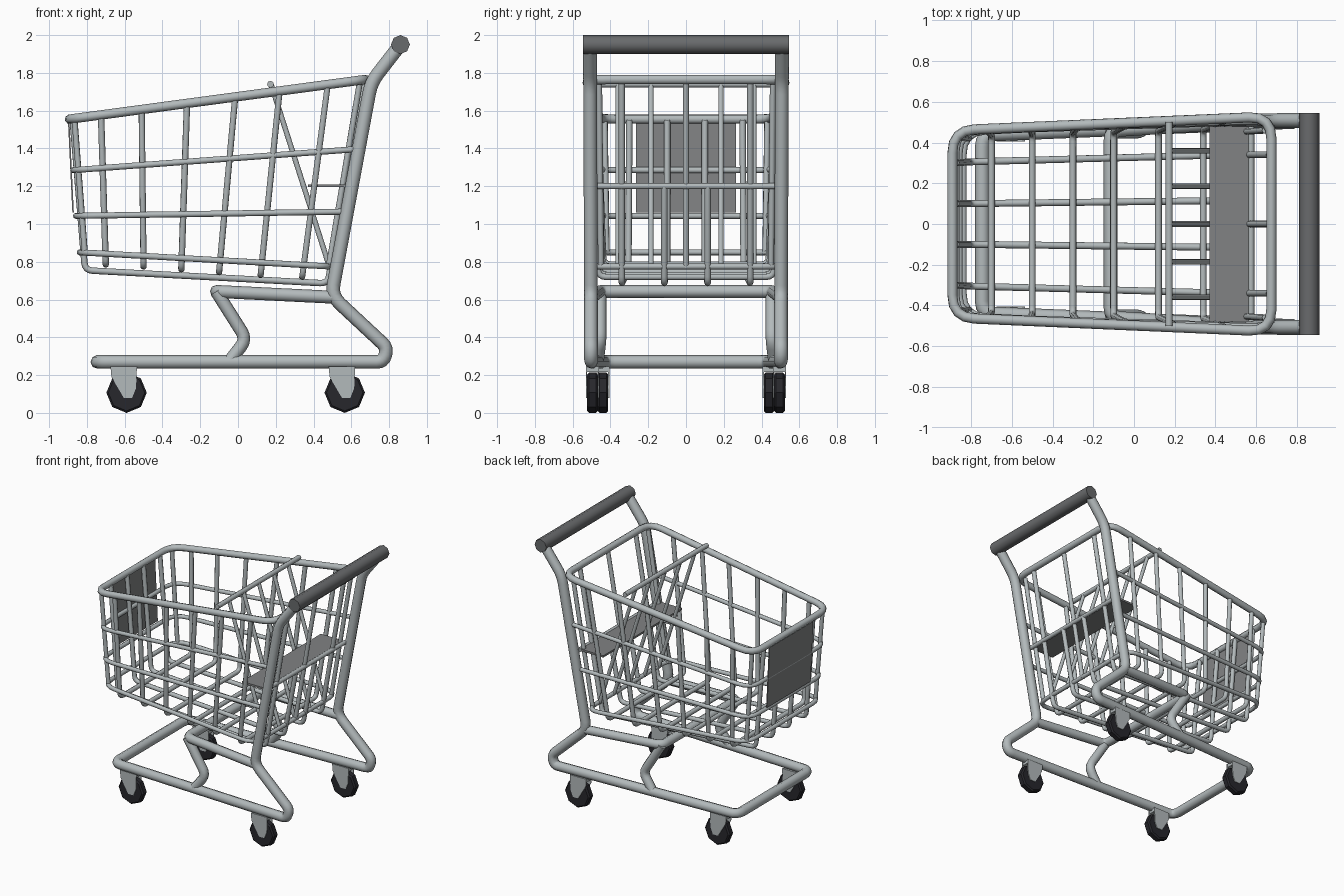
import bpy, bmesh, math
from mathutils import Vector

if "Cube" in bpy.data.objects:
    bpy.data.objects.remove(bpy.data.objects["Cube"])


def material(name, rgb):
    m = bpy.data.materials.new(name)
    m.diffuse_color = (*rgb, 1)
    m.use_nodes = True
    m.node_tree.nodes["Principled BSDF"].inputs["Base Color"].default_value = m.diffuse_color
    return m


METAL = material("light steel", (0.45, 0.49, 0.50))
GRIP = material("dark grey grip", (0.14, 0.145, 0.15))
PANEL = material("grey plastic panel", (0.22, 0.225, 0.23))
RUBBER = material("black rubber", (0.02, 0.02, 0.025))


def rounded(pts, r, closed, n=4):
    """Replace corners with short arcs."""
    pts = [Vector(p) for p in pts]
    out = []
    for i, p in enumerate(pts):
        if not closed and i in (0, len(pts) - 1):
            out.append(p)
            continue
        a, b = pts[i - 1] - p, pts[(i + 1) % len(pts)] - p
        d = min(r, a.length * 0.45, b.length * 0.45)
        s, e = p + a.normalized() * d, p + b.normalized() * d
        for k in range(n + 1):
            t = k / n
            out.append(s * (1 - t) ** 2 + p * 2 * t * (1 - t) + e * t * t)
    return out


def tube(name, pts, radius, bend=0.0, closed=False, mat=METAL, res=2):
    path = rounded(pts, bend, closed) if bend else [Vector(p) for p in pts]
    cu = bpy.data.curves.new(name, 'CURVE')
    cu.dimensions = '3D'
    cu.bevel_depth = radius
    cu.bevel_resolution = res
    cu.use_fill_caps = True
    sp = cu.splines.new('POLY')
    sp.points.add(len(path) - 1)
    for q, p in zip(sp.points, path):
        q.co = (*p, 1)
    sp.use_cyclic_u = closed
    tmp = bpy.data.objects.new(name + "_path", cu)
    bpy.context.collection.objects.link(tmp)
    dg = bpy.context.evaluated_depsgraph_get()
    me = bpy.data.meshes.new_from_object(tmp.evaluated_get(dg))
    bpy.data.objects.remove(tmp)
    me.materials.clear()
    me.materials.append(mat)
    me.polygons.foreach_set("use_smooth", [True] * len(me.polygons))
    me.set_sharp_from_angle(angle=math.radians(50))
    ob = bpy.data.objects.new(name, me)
    bpy.context.collection.objects.link(ob)
    return ob


def prism(name, profile, y0, y1, mat, bevel=0.0):
    """Extrude an x-z outline along y."""
    bm = bmesh.new()
    f = bm.faces.new([bm.verts.new((x, y0, z)) for x, z in profile])
    g = bmesh.ops.extrude_face_region(bm, geom=[f])
    bmesh.ops.translate(bm, vec=(0, y1 - y0, 0),
                        verts=[v for v in g['geom'] if isinstance(v, bmesh.types.BMVert)])
    bmesh.ops.recalc_face_normals(bm, faces=bm.faces)
    if bevel:
        caps = [e for e in bm.edges if abs(e.verts[0].co.y - e.verts[1].co.y) < 1e-5]
        bmesh.ops.bevel(bm, geom=caps, offset=bevel, segments=1, affect='EDGES')
    me = bpy.data.meshes.new(name)
    bm.to_mesh(me)
    bm.free()
    me.materials.append(mat)
    ob = bpy.data.objects.new(name, me)
    bpy.context.collection.objects.link(ob)
    return ob


def rim_y(x):
    return 0.463 + (x + 0.8) * 0.045


def floor_y(x):
    return 0.435 + (x + 0.8) * 0.025


# Basket rim and hoops: front x, front z, rear x, rear z
def hoop(name, x0, z0, x1, z1, w0, w1, r, closed):
    pts = [(x1, -w1, z1), (x0, -w0, z0), (x0, w0, z0), (x1, w1, z1)]
    tube(name, pts, r, 0.11, closed)


hoop("basket_rim", -0.892, 1.555, 0.675, 1.765, 0.46, 0.528, 0.025, True)
hoop("upper_hoop", -0.873, 1.285, 0.61, 1.395, 0.462, 0.505, 0.016, False)
hoop("middle_hoop", -0.858, 1.043, 0.55, 1.065, 0.455, 0.50, 0.016, False)
hoop("lower_hoop", -0.838, 0.85, 0.49, 0.775, 0.45, 0.515, 0.016, True)

# U-shaped ribs: sides and floor in one wire
ribs = [(-0.725, 1.575, -0.70, 0.785), (-0.51, 1.605, -0.50, 0.775), (-0.27, 1.635, -0.30, 0.76),
        (-0.015, 1.67, -0.10, 0.745), (0.22, 1.70, 0.12, 0.73), (0.475, 1.735, 0.34, 0.72)]
for i, (xt, zt, xb, zb) in enumerate(ribs):
    t, b = rim_y(xt), floor_y(xb)
    tube(f"basket_rib_{i}", [(xt, -t, zt), (xb, -b, zb), (xb, b, zb), (xt, t, zt)], 0.017, 0.04)

# Lengthwise wires: front, floor and rear in one wire
for s in (-1, 1):
    tube(f"outer_long_wire_{s}", [(-0.875, s * 0.30, 1.55), (-0.81, s * 0.305, 0.755),
                                  (0.475, s * 0.34, 0.685), (0.665, s * 0.34, 1.75)], 0.017, 0.04)
    tube(f"inner_long_wire_{s}", [(-0.875, s * 0.10, 1.55), (-0.81, s * 0.10, 0.755),
                                  (0.475, s * 0.115, 0.685), (0.575, s * 0.115, 1.2)], 0.017, 0.04)
    tube(f"front_corner_wire_{s}", [(-0.865, s * 0.43, 1.55), (-0.81, s * 0.42, 0.84)], 0.016)
    tube(f"rear_corner_wire_{s}", [(0.645, s * 0.46, 1.75), (0.48, s * 0.45, 0.77)], 0.016)
tube("rear_centre_wire", [(0.49, 0, 0.77), (0.665, 0, 1.75)], 0.016)

# Child seat: back wires, top bar, seat plate
for i, y in enumerate((-0.36, -0.185, 0, 0.185, 0.36)):
    tube(f"seat_back_wire_{i}", [(0.175, y, 1.74), (0.485, y, 0.77)], 0.014)
tube("seat_back_top_bar", [(0.172, -0.50, 1.74), (0.172, 0.50, 1.74)], 0.018)
tube("seat_rear_bar", [(0.575, -0.48, 1.2), (0.575, 0.48, 1.2)], 0.016)
prism("seat_plate", [(0.37, 1.195), (0.57, 1.195), (0.57, 1.21), (0.37, 1.21)], -0.48, 0.48, PANEL)

# Front panel
prism("front_panel", [(-0.877, 1.06), (-0.869, 1.06), (-0.892, 1.54), (-0.90, 1.54)],
      -0.265, 0.265, PANEL)

# Base loop continuing into rear posts and handle arms
half = [(-0.745, 0.44, 0.27), (0.77, 0.503, 0.27), (0.79, 0.503, 0.345), (0.495, 0.503, 0.62),
        (0.705, 0.508, 1.75), (0.86, 0.508, 1.95)]
path = [(x, -y, z) for x, y, z in reversed(half)] + half
tube("main_frame", path, 0.036, 0.06)

# Handle grip
tube("handle_grip", [(0.86, -0.545, 1.95), (0.86, 0.545, 1.95)], 0.05, mat=GRIP)

# Middle support frame with bent legs
half = [(-0.115, 0.46, 0.643), (0.51, 0.50, 0.612)]
tube("middle_frame", [(x, -y, z) for x, y, z in reversed(half)] + half, 0.034, 0.05)
for s in (-1, 1):
    tube(f"support_leg_{s}", [(-0.115, s * 0.455, 0.643), (0.045, s * 0.455, 0.39),
                              (-0.04, s * 0.468, 0.28)], 0.034, 0.05)

# Casters: octagonal wheel, two fork plates and a top block
for label, cx, cy in (("front", -0.59, 0.44), ("rear", 0.565, 0.495)):
    for s in (-1, 1):
        y = s * cy
        octagon = [(cx + 0.107 * math.sin(k * math.pi / 4), 0.107 + 0.107 * math.cos(k * math.pi / 4))
                   for k in range(8)]
        prism(f"{label}_wheel_{s}", octagon, y - 0.028, y + 0.028, RUBBER, 0.01)
        fork = [(cx - 0.085, 0.245), (cx + 0.055, 0.245), (cx + 0.05, 0.13),
                (cx + 0.03, 0.08), (cx - 0.015, 0.08), (cx - 0.08, 0.19)]
        for side in (-1, 1):
            a = y + side * 0.028
            prism(f"{label}_fork_{s}_{side}", fork, a, a + side * 0.006, METAL)
        prism(f"{label}_fork_top_{s}", [(cx - 0.08, 0.217), (cx + 0.05, 0.217),
                                        (cx + 0.05, 0.245), (cx - 0.08, 0.245)],
              y - 0.03, y + 0.03, METAL)
